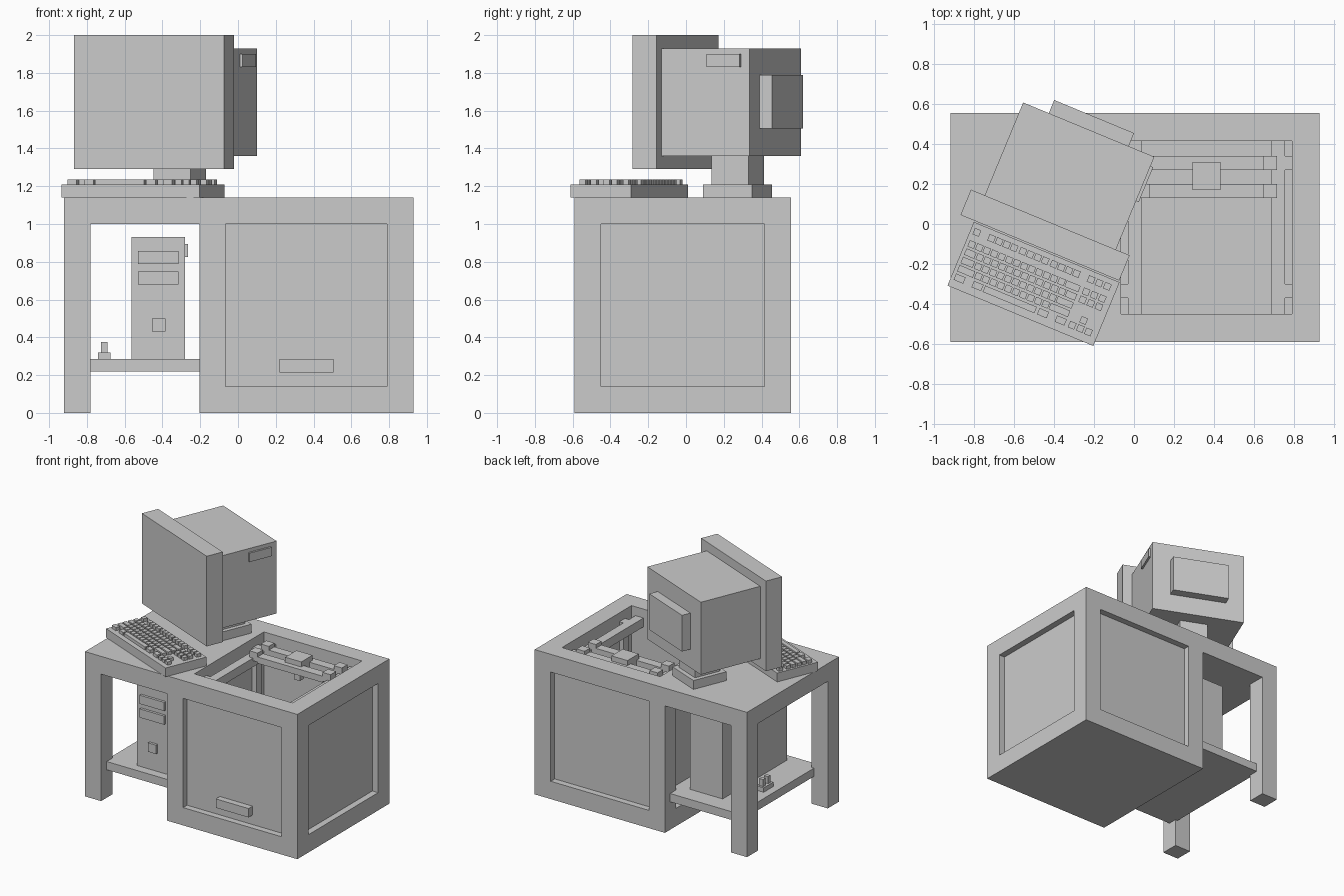
import bpy
import bmesh
from math import radians
from mathutils import Matrix, Vector

old = bpy.data.objects.get("Cube")
if old:
    bpy.data.objects.remove(old, do_unlink=True)

GREY = (0.6, 0.6, 0.6, 1.0)
grey = bpy.data.materials.new("plain grey")
grey.use_nodes = True
grey.diffuse_color = GREY
grey.node_tree.nodes["Principled BSDF"].inputs["Base Color"].default_value = GREY

IDENTITY = Matrix.Identity(4)


def boxes(name, spans, frame=IDENTITY):
    """One object made of boxes, each given as (x range, y range, z range)."""
    bm = bmesh.new()
    for span in spans:
        size = [hi - lo for lo, hi in span]
        mid = Vector([(hi + lo) / 2 for lo, hi in span])
        place = frame @ Matrix.Translation(mid) @ Matrix.Diagonal((*size, 1))
        bmesh.ops.create_cube(bm, size=1, matrix=place)
    mesh = bpy.data.meshes.new(name)
    bm.to_mesh(mesh)
    bm.free()
    mesh.materials.append(grey)
    obj = bpy.data.objects.new(name, mesh)
    bpy.context.collection.objects.link(obj)
    return obj


def around(centre, width):
    return (centre - width / 2, centre + width / 2)


def turned(x, y):
    return Matrix.Translation((x, y, 0)) @ Matrix.Rotation(radians(-22.5), 4, "Z")


def cut(obj, span):
    cutter = boxes("cutter", [span])
    cutter.hide_render = True
    mod = obj.modifiers.new("cut", "BOOLEAN")
    mod.operation = "DIFFERENCE"
    mod.solver = "EXACT"
    mod.object = cutter
    bpy.context.view_layer.objects.active = obj
    bpy.ops.object.modifier_apply(modifier=mod.name)
    bpy.data.objects.remove(cutter, do_unlink=True)


# Desk: one block with knee space, open cabinet and recessed cabinet panels
LEFT, RIGHT, FRONT, BACK, TOP = -0.92, 0.93, -0.59, 0.555, 1.14
FRAME, RECESS, WALL = 0.14, 0.05, -0.205
in_x = (WALL + FRAME, RIGHT - FRAME)
in_y = (FRONT + FRAME, BACK - FRAME)
in_z = (FRAME, TOP - FRAME)
desk = boxes("desk", [((LEFT, RIGHT), (FRONT, BACK), (0, TOP))])
cut(desk, ((LEFT + FRAME, WALL), (-1, 1), (-1, in_z[1])))
cut(desk, ((-2, -0.5), in_y, (-1, in_z[1])))
cut(desk, (in_x, in_y, (FRAME, 2)))
cut(desk, (in_x, (-1, FRONT + RECESS), in_z))
cut(desk, (in_x, (BACK - RECESS, 1), in_z))
cut(desk, ((RIGHT - RECESS, 2), in_y, in_z))
cut(desk, ((WALL - 0.1, WALL + RECESS), in_y, in_z))

boxes("cabinet_handle", [((0.22, 0.505), (FRONT, FRONT + RECESS), (0.215, 0.285))])
boxes("shelf", [((-0.8, -0.16), (-0.52, 0.49), (0.22, 0.285))])

# Machine inside the cabinet: posts, rails, cross bars and carriage
mid_x, mid_y = sum(in_x) / 2, -0.015
posts, rails, blocks, bars = [], [], [], []
for side in (-1, 1):
    rails.append((around(mid_x + side * 0.358, 0.07), in_y, (1.0, 1.07)))
    for end in (-1, 1):
        posts.append((around(mid_x + side * 0.41, 0.035),
                      around(mid_y + end * 0.32, 0.07), (FRAME, 1.07)))
    for y in (0.165, 0.305):
        blocks.append((around(mid_x + side * 0.318, 0.07), around(y, 0.07), (1.05, 1.12)))
for y in (0.165, 0.305):
    bars.append((around(mid_x, 0.566), around(y, 0.07), (1.04, 1.09)))
boxes("rail_posts", posts)
boxes("rails", rails)
boxes("rail_blocks", blocks)
boxes("cross_bars", bars)
boxes("carriage", [(around(mid_x, 0.14), around(0.24, 0.14), (1.05, 1.13))])
boxes("nozzle", [(around(mid_x, 0.05), around(0.24, 0.05), (0.95, 1.05))])

# Computer tower on the shelf
boxes("tower", [((-0.565, -0.28), (-0.45, 0.35), (0.285, 0.93))])
boxes("tower_drives", [((-0.53, -0.315), (-0.47, -0.45), (z, z + 0.068))[::1]
                       for z in (0.68, 0.788)] and
      [((-0.53, -0.315), (-0.47, -0.45 + 0.01), (z, z + 0.068)) for z in (0.68, 0.788)])
boxes("tower_button", [((-0.455, -0.385), (-0.47, -0.44), (0.43, 0.5))])
boxes("tower_side_plate", [((-0.29, -0.265), (0.05, 0.24), (0.825, 0.895))])

# Small switch unit on the shelf
boxes("switch_base", [((-0.74, -0.675), (-0.03, 0.09), (0.285, 0.32))])
boxes("switch_prongs", [((-0.725, -0.69), around(y, 0.03), (0.32, 0.375))
                        for y in (0.0, 0.06)])

# Monitor, turned towards the front right corner of the desk
view = turned(-0.4715, -0.119)
boxes("monitor_front", [(around(0, 0.86), (0, 0.137), (1.29, 2.0))], view)
boxes("monitor_body", [(around(0, 0.711), (0.137, 0.64), (1.36, 1.93))], view)
boxes("monitor_back", [(around(0, 0.433), (0.64, 0.711), (1.505, 1.79))], view)
boxes("monitor_side_plate", [((0.35, 0.37), (0.4, 0.59), (1.83, 1.9))], view)
boxes("monitor_neck", [(around(0, 0.213), around(0.425, 0.213), (1.21, 1.36))], view)
boxes("monitor_base", [(around(0, 0.28), around(0.425, 0.28), (TOP, 1.21))], view)

# Keyboard
board = turned(-0.503, -0.3)
boxes("keyboard", [(around(0, 0.79), around(0, 0.345), (TOP, 1.21))], board)
keys = []


def key(u, v, width=0.034):
    keys.append((around(u, width), around(v, 0.034), (1.205, 1.235)))


def row(start, count, v, pitch=0.0405):
    for i in range(count):
        key(start + i * pitch, v)


# Top row, navigation cluster and arrows
key(-0.361, 0.13)
for start in (-0.281, -0.112, 0.057):
    row(start, 4, 0.13)
for v in (0.13, 0.064, 0.02):
    row(0.258, 3, v, 0.044)
row(0.258, 3, -0.117, 0.044)
key(0.302, -0.073)

# Main rows: a wide key at each end with a run of square keys between
STEP = 0.0405
for i, (first, last) in enumerate(((0.034, 0.075), (0.055, 0.054),
                                   (0.065, 0.085), (0.085, 0.105))):
    v = 0.064 - i * 0.045
    key(-0.378 + first / 2, v, first)
    key(0.222 - last / 2, v, last)
    run_start = -0.378 + first + 0.0235
    count = int((0.222 - last - run_start - 0.017) / STEP) + 1
    row(run_start, count, v)

# Space bar row
for u, width in ((-0.352, 0.052), (-0.255, 0.052), (-0.08, 0.28),
                 (0.1, 0.052), (0.196, 0.052)):
    key(u, -0.117, width)
boxes("keys", keys, board)
